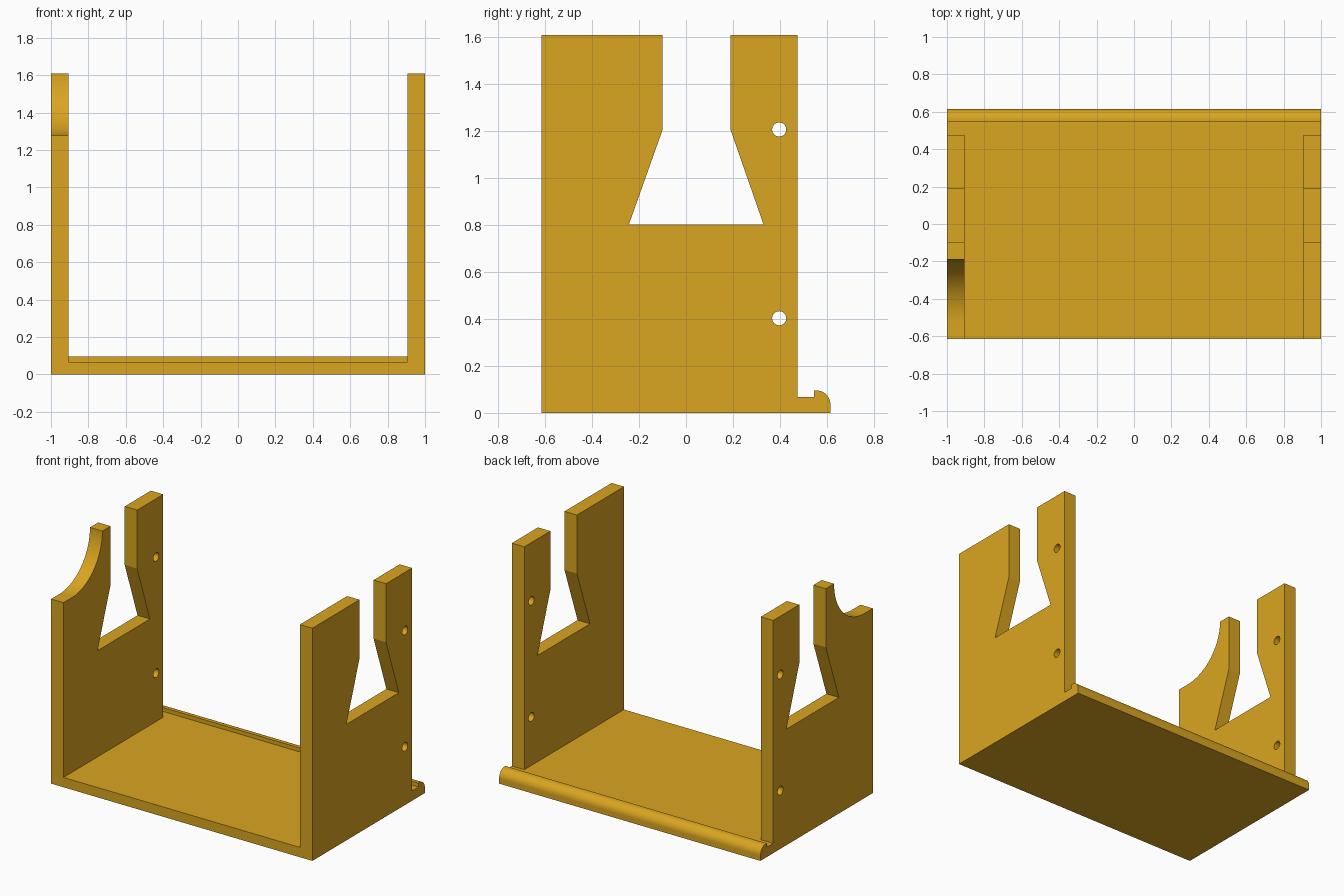
import bpy, bmesh, math

if "Cube" in bpy.data.objects:
    bpy.data.objects.remove(bpy.data.objects["Cube"])

gold = bpy.data.materials.new("golden yellow")
gold.diffuse_color = (0.70, 0.376, 0.0145, 1)
gold.use_nodes = True
gold.node_tree.nodes["Principled BSDF"].inputs["Base Color"].default_value = gold.diffuse_color

HALF, THICK = 1.0, 0.095             # half width, wall thickness
FRONT, WALL_BACK, BACK = -0.615, 0.475, 0.615
FLOOR, TOP = 0.068, 1.61


def arc(cy, cz, ry, rz, a0, a1, n):
    """Points of an elliptic arc in the y-z plane, angles in degrees."""
    out = []
    for i in range(n + 1):
        a = math.radians(a0 + (a1 - a0) * i / n)
        out.append((cy + ry * math.cos(a), cz + rz * math.sin(a)))
    return out


def extrude_x(name, profile, x0, x1):
    """Closed y-z profile extruded from x0 to x1."""
    bm = bmesh.new()
    face = bm.faces.new([bm.verts.new((x0, y, z)) for y, z in profile])
    geo = bmesh.ops.extrude_face_region(bm, geom=[face])["geom"]
    moved = [v for v in geo if isinstance(v, bmesh.types.BMVert)]
    bmesh.ops.translate(bm, verts=moved, vec=(x1 - x0, 0, 0))
    bmesh.ops.recalc_face_normals(bm, faces=bm.faces)
    mesh = bpy.data.meshes.new(name)
    bm.to_mesh(mesh)
    bm.free()
    ob = bpy.data.objects.new(name, mesh)
    mesh.materials.append(gold)
    bpy.context.collection.objects.link(ob)
    return ob


def select(ob):
    bpy.ops.object.select_all(action='DESELECT')
    ob.select_set(True)
    bpy.context.view_layer.objects.active = ob


def smooth(ob):
    select(ob)
    bpy.ops.object.shade_smooth_by_angle(angle=math.radians(14))


def drill(ob, y, z, r=0.03):
    """Round screw hole straight through a wall."""
    cutter = extrude_x("hole_cutter", arc(y, z, r, r, 0, 360, 32)[:-1], -1.2, 1.2)
    cutter.hide_render = True
    mod = ob.modifiers.new("hole", 'BOOLEAN')
    mod.object, mod.operation, mod.solver = cutter, 'DIFFERENCE', 'EXACT'
    select(ob)
    bpy.ops.object.modifier_apply(modifier=mod.name)
    bpy.data.objects.remove(cutter)


# Floor plate with a groove and a rounded lip along the back
lip = arc(0.558, 0.035, BACK - 0.558, 0.06, 0, 90, 16)
floor = extrude_x("floor_with_lip",
                  [(FRONT, 0), (BACK, 0)] + lip +
                  [(0.545, 0.095), (0.545, FLOOR), (FRONT, FLOOR)], -HALF, HALF)
smooth(floor)

# Keyhole-shaped slot shared by both walls, listed from back to front
slot = [(0.19, TOP), (0.19, 1.205), (0.33, 0.803),
        (-0.243, 0.803), (-0.10, 1.205), (-0.10, TOP)]
base = [(FRONT, FLOOR), (WALL_BACK, FLOOR), (WALL_BACK, TOP)]

# The left wall has a concave scoop at its upper front corner
r = 0.333
scoop = arc(-0.19 - r, TOP, r, r, 0, -90, 28) + [(FRONT, TOP - r)]

for name, x0, x1, corner in (("left_wall", -HALF, -HALF + THICK, scoop),
                             ("right_wall", HALF - THICK, HALF, [(FRONT, TOP)])):
    wall = extrude_x(name, base + slot + corner, x0, x1)
    for z in (0.403, 1.207):
        drill(wall, 0.397, z)
    smooth(wall)
